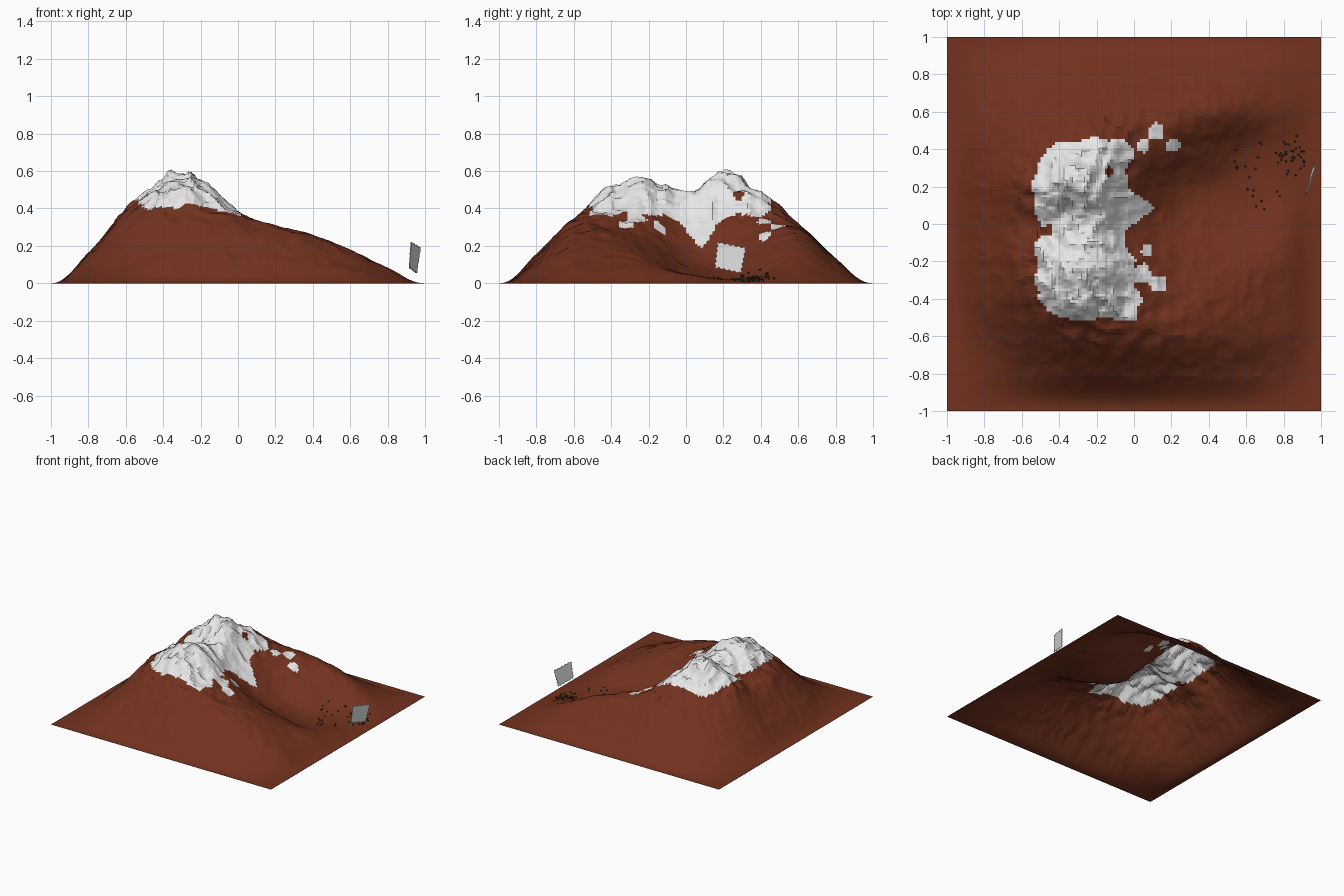
import bpy, bmesh, math, random
from mathutils import Vector, noise

if "Cube" in bpy.data.objects:
    bpy.data.objects.remove(bpy.data.objects["Cube"])

random.seed(4)
N = 128  # terrain cells per side


def material(name, rgb):
    m = bpy.data.materials.new(name)
    m.diffuse_color = (*rgb, 1)
    m.use_nodes = True
    m.node_tree.nodes["Principled BSDF"].inputs["Base Color"].default_value = m.diffuse_color
    return m


earth = material("red_earth", (0.17, 0.032, 0.0135))
snow = material("snow_white", (0.80, 0.80, 0.80))
green = material("dark_green", (0.02, 0.05, 0.023))
panel = material("panel_white", (0.80, 0.80, 0.80))


def add_object(name, bm, mats):
    me = bpy.data.meshes.new(name)
    bm.to_mesh(me)
    bm.free()
    for m in mats:
        me.materials.append(m)
    ob = bpy.data.objects.new(name, me)
    bpy.context.collection.objects.link(ob)
    return ob


# Broad landform: west-to-east sections (x -0.8..0.8) from y = -0.8 up to 0.8, in cm
SECTIONS = [
    "03 08 13 15 15 13 11 08 03",
    "08 21 31 35 33 29 24 17 08",
    "14 34 47 49 37 30 25 17 08",
    "16 39 51 53 37 25 18 13 08",
    "16 35 43 48 28 14 08 04 05",
    "16 39 54 54 32 14 05 02 02",
    "12 30 42 48 35 25 14 05 03",
    "07 18 28 32 31 29 24 15 06",
    "03 07 11 13 13 13 12 08 03",
]
HEIGHT = [[int(v) / 100 for v in row.split()] for row in SECTIONS]


def sample(i, j):
    return HEIGHT[j - 1][i - 1] if 1 <= i <= 9 and 1 <= j <= 9 else 0.0


def spline(p0, p1, p2, p3, t):
    return p1 + 0.5 * t * (p2 - p0 + t * (2 * p0 - 5 * p1 + 4 * p2 - p3
                                          + t * (3 * (p1 - p2) + p3 - p0)))


def bump(x, y, cx, cy, r):
    return math.exp(-((x - cx) ** 2 + (y - cy) ** 2) / (r * r))


def ground(x, y):
    u, v = (x + 1) * 5, (y + 1) * 5
    i, j = min(int(u), 9), min(int(v), 9)
    rows = [spline(*[sample(i + a, j + b) for a in (-1, 0, 1, 2)], u - i)
            for b in (-1, 0, 1, 2)]
    z = max(0.0, spline(*rows, v - j))
    # summits
    z += 0.06 * bump(x, y, -0.32, 0.23, 0.08) + 0.02 * bump(x, y, -0.26, -0.26, 0.08)
    # rocky roughness grows with altitude
    rough = 0.008 * min(1, z / 0.15) + 0.026 * min(1, max(0, (z - 0.27) / 0.2))
    p = Vector((x * 6, y * 6, 3.1))
    crag = noise.fractal(p, 0.7, 2.0, 5)
    ridge = 0.5 - 2 * abs(noise.noise(p * 1.8))
    z += rough * (0.7 * crag + 0.8 * ridge)
    # flatten toward the rim
    e = min(1, max(0, 1 - max(abs(x), abs(y))) / 0.2)
    return max(0.0, z) * e * (2 - e)


# Snow: above a wavering line, down the east gully, plus loose patches
PATCHES = [(0.12, 0.49, 0.045), (0.05, 0.42, 0.035), (0.21, 0.42, 0.035),
           (0.07, -0.14, 0.03), (0.04, -0.27, 0.05), (0.13, -0.32, 0.045),
           (0.0, -0.40, 0.04)]


def is_snow(c):
    wob = noise.fractal(Vector((c.x * 11, c.y * 11, 7)), 0.8, 2.0, 3)
    east = min(1, max(0, (c.x + 0.2) / 0.15))
    line = 0.40 + 0.018 * wob
    line -= east * (0.04 + 0.18 * math.exp(-((c.y - 0.07) / 0.08) ** 2))
    line += 0.8 * max(0, -0.49 - c.x) + 1.2 * max(0, abs(c.y + 0.04) - 0.46)
    if c.z > line and c.x < 0.02 + 0.08 * bump(0, c.y, 0, 0.09, 0.06) + 0.02 * wob:
        return math.hypot(c.x + 0.13, c.y - 0.28) > 0.025
    return any(math.hypot(c.x - a, c.y - b) < r * (1 + 0.3 * wob) for a, b, r in PATCHES)


# Mountain: open height-field sheet
bm = bmesh.new()
bmesh.ops.create_grid(bm, x_segments=N, y_segments=N, size=1)
for v in bm.verts:
    v.co.z = ground(v.co.x, v.co.y)
for f in bm.faces:
    f.material_index = int(is_snow(f.calc_center_median()))
add_object("mountain", bm, [earth, snow])

# Trees: tiny bushes scattered on the valley floor, denser to the north-east
bm = bmesh.new()
for k in range(55):
    if k < 28:
        x, y = random.gauss(0.84, 0.06), random.gauss(0.37, 0.045)
    else:
        x = random.uniform(0.53, 0.9)
        y = random.uniform(0.3 - 1.7 * min(x - 0.53, 0.9 - x), 0.45)
    x = min(x, 0.91)
    made = bmesh.ops.create_icosphere(bm, subdivisions=1, radius=0.0065)
    bmesh.ops.translate(bm, verts=made["verts"], vec=(x, y, ground(x, y) + 0.005))
add_object("valley_trees", bm, [green])

# Panel: thin leaning sheet with gently scalloped edges, floating at the valley mouth
corners = [Vector(c) for c in ((0.915, 0.155, 0.085), (0.955, 0.295, 0.055),
                               (0.975, 0.32, 0.19), (0.925, 0.17, 0.22))]
middle = sum(corners, Vector()) / 4
bm = bmesh.new()
outline = []
for k in range(4):
    a, b = corners[k], corners[(k + 1) % 4]
    out = ((a + b) / 2 - middle).normalized()
    for s in range(24):
        t = s / 24
        outline.append(bm.verts.new(a.lerp(b, t) + out * 0.004 * math.sin(t * 10 * math.pi)))
bm.faces.new(outline)
sheet = add_object("floating_panel", bm, [panel])
mod = sheet.modifiers.new("thickness", "SOLIDIFY")
mod.thickness = 0.004
mod.offset = 0
